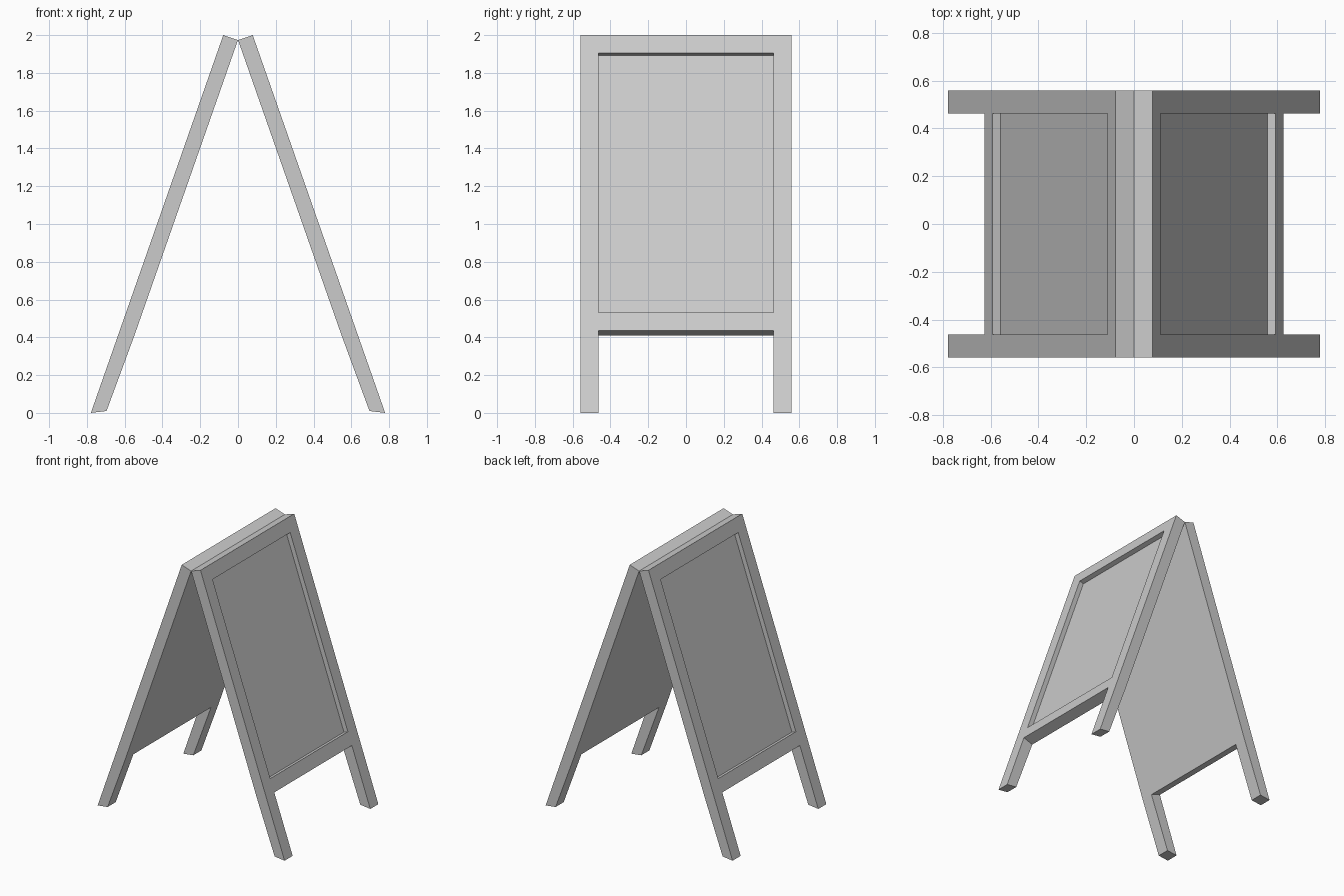
import bpy, bmesh
from mathutils import Vector

if "Cube" in bpy.data.objects:
    bpy.data.objects.remove(bpy.data.objects["Cube"])

YS = [-0.558, -0.462, 0.462, 0.558]          # stile edges across the board
TOP, FOOT = Vector((0.078, 0, 2.0)), Vector((0.779, 0, 0.0))
DOWN = (FOOT - TOP).normalized()
INWARD = Vector((DOWN.z, 0, -DOWN.x))         # from outer face towards the inside
THICK, RECESS = 0.082, 0.035


def outer(z):
    return TOP.lerp(FOOT, (2.0 - z) / 2.0)


def make_board(name, side):
    bm = bmesh.new()
    # Outer face grid: top edge, panel top, panel bottom, rail bottom, feet
    rows = [outer(z) for z in (2.0, 1.904, 0.532, 0.437, 0.0)]
    back = [p + INWARD * THICK for p in rows]
    back[0] = Vector((0, 0, 1.974))
    back[-1] = Vector((0.696, 0, 0.01))       # angled foot cut

    def grid(points):
        return [[bm.verts.new((side * p.x, y, p.z)) for y in YS] for p in points]

    front_v, back_v = grid(rows), grid(back)
    cells = [(r, c) for r in range(4) for c in range(3) if (r, c) != (3, 1)]
    for r, c in cells:
        for g in (front_v, back_v):
            if g is front_v and (r, c) == (1, 1):
                continue
            bm.faces.new((g[r][c], g[r][c + 1], g[r + 1][c + 1], g[r + 1][c]))

    # Edges joining the outer and inner faces
    outline = [(0, 0), (0, 1), (0, 2), (0, 3), (1, 3), (2, 3), (3, 3), (4, 3),
               (4, 2), (3, 2), (3, 1), (4, 1), (4, 0), (3, 0), (2, 0), (1, 0)]
    for (r, c), (s, d) in zip(outline, outline[1:] + outline[:1]):
        bm.faces.new((front_v[r][c], front_v[s][d], back_v[s][d], back_v[r][c]))

    # Recessed sign panel and its four lips
    ring = [front_v[1][1], front_v[1][2], front_v[2][2], front_v[2][1]]
    depth = Vector((side * INWARD.x, 0, INWARD.z)) * RECESS
    floor = [bm.verts.new(v.co + depth) for v in ring]
    bm.faces.new(floor)
    for i in range(4):
        j = (i + 1) % 4
        bm.faces.new((ring[i], ring[j], floor[j], floor[i]))

    bmesh.ops.recalc_face_normals(bm, faces=bm.faces[:])
    # Merge coplanar cells into clean flat faces
    bmesh.ops.dissolve_limit(bm, angle_limit=0.002, verts=bm.verts[:], edges=bm.edges[:])
    mesh = bpy.data.meshes.new(name)
    bm.to_mesh(mesh)
    bm.free()
    bpy.context.collection.objects.link(bpy.data.objects.new(name, mesh))


make_board("right_sign_board", 1)
make_board("left_sign_board", -1)
